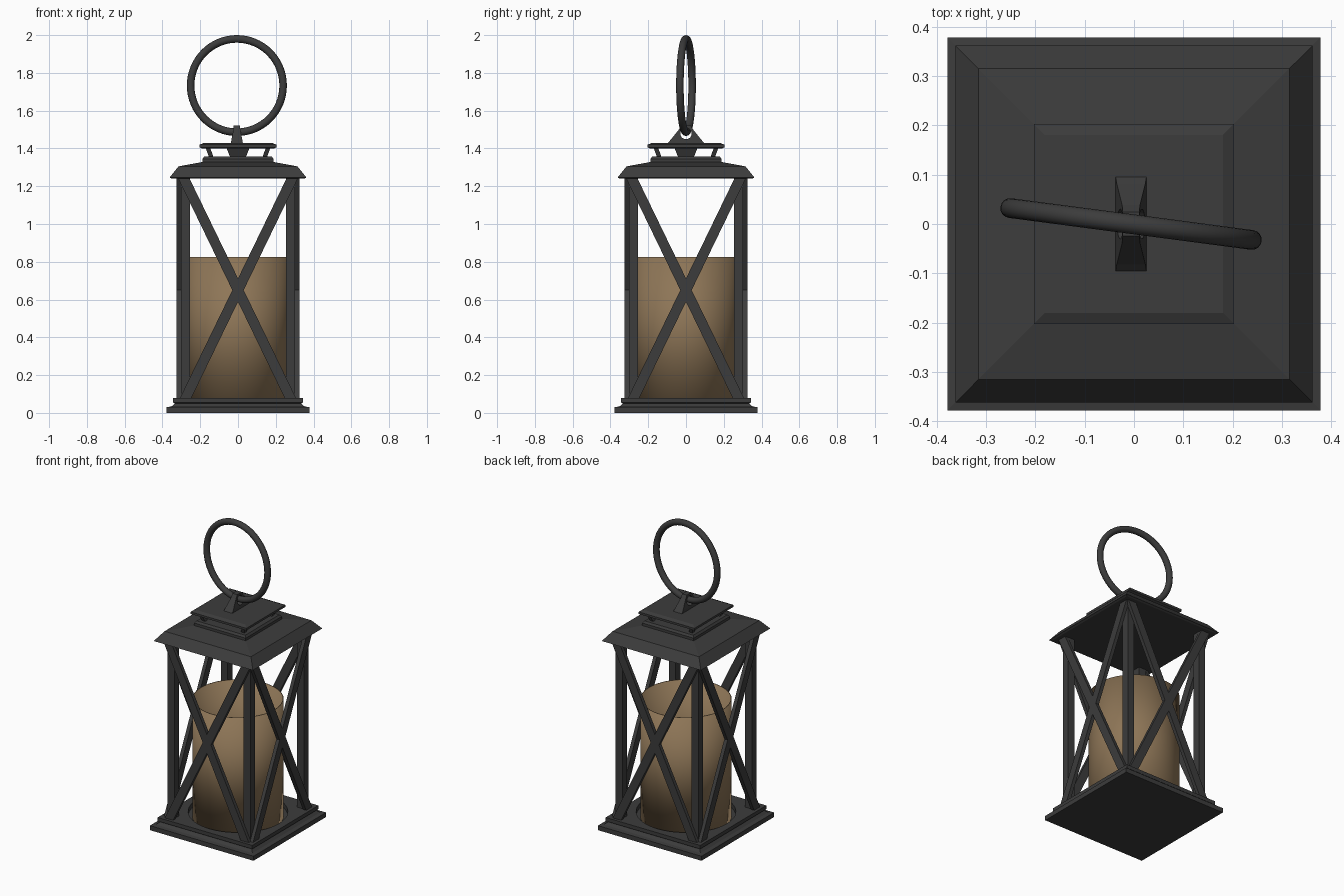
import bpy, bmesh, math

if "Cube" in bpy.data.objects:
    bpy.data.objects.remove(bpy.data.objects["Cube"])


def material(name, rgb):
    m = bpy.data.materials.new(name)
    m.diffuse_color = (*rgb, 1)
    m.use_nodes = True
    m.node_tree.nodes["Principled BSDF"].inputs["Base Color"].default_value = m.diffuse_color
    return m


METAL = material("dark_metal", (0.045, 0.045, 0.045))
AMBER = material("amber", (0.27, 0.18, 0.095))


def finish(name, bm, mat=METAL):
    bmesh.ops.recalc_face_normals(bm, faces=bm.faces[:])
    me = bpy.data.meshes.new(name)
    bm.to_mesh(me)
    bm.free()
    me.materials.append(mat)
    ob = bpy.data.objects.new(name, me)
    bpy.context.collection.objects.link(ob)
    return ob


def loft(name, sections):
    """Stack rectangles (z, half_x, half_y, centre_x, centre_y) into a closed solid."""
    bm = bmesh.new()
    rings = [[bm.verts.new((cx + sx * hx, cy + sy * hy, z))
              for sx, sy in ((-1, -1), (1, -1), (1, 1), (-1, 1))]
             for z, hx, hy, cx, cy in sections]
    for a, b in zip(rings, rings[1:]):
        for i in range(4):
            j = (i + 1) % 4
            bm.faces.new((a[i], a[j], b[j], b[i]))
    bm.faces.new(rings[0][::-1])
    bm.faces.new(rings[-1])
    return finish(name, bm)


def square(name, profile):
    return loft(name, [(z, h, h, 0, 0) for h, z in profile])


def smooth(ob):
    bpy.ops.object.select_all(action='DESELECT')
    ob.select_set(True)
    bpy.context.view_layer.objects.active = ob
    bpy.ops.object.shade_smooth_by_angle(angle=math.radians(35))


def cut(ob, radius, depth, location, rotation=(0, 0, 0)):
    bpy.ops.mesh.primitive_cylinder_add(vertices=48, radius=radius, depth=depth,
                                        location=location, rotation=rotation)
    c = bpy.context.object
    c.name = ob.name + "_cutter"
    c.hide_render = True
    c.hide_viewport = True
    mod = ob.modifiers.new("hole", 'BOOLEAN')
    mod.operation = 'DIFFERENCE'
    mod.object = c
    mod.solver = 'EXACT'


# Stepped base with a round recess for the glass
base = square("base", [(0.378, 0), (0.378, 0.03), (0.352, 0.034), (0.335, 0.05),
                       (0.345, 0.056), (0.345, 0.08)])
cut(base, 0.298, 0.1, (0, 0, 0.1))

# Corner posts
for sx in (-1, 1):
    for sy in (-1, 1):
        loft("corner_post", [(z, 0.025, 0.025, sx * 0.278, sy * 0.278) for z in (0.07, 1.245)])

# Crossed braces on the four sides
for k in range(4):
    for s in (-1, 1):
        brace = loft("cross_brace", [(z, 0.03, 0.012, s * 0.485 * (z - 0.65), -0.313)
                                     for z in (0.07, 1.25)])
        brace.rotation_euler.z = k * math.pi / 2

# Open cylinder inside
bm = bmesh.new()
bmesh.ops.create_cone(bm, cap_ends=False, segments=64, radius1=0.273, radius2=0.273, depth=0.775)
bmesh.ops.translate(bm, verts=bm.verts, vec=(0, 0, 0.4375))
glass = finish("inner_cylinder", bm, AMBER)
smooth(glass)
wall = glass.modifiers.new("wall", 'SOLIDIFY')
wall.thickness = 0.006

# Roof, vent plate and raised cap
square("roof", [(0.35, 1.24), (0.362, 1.246), (0.315, 1.305), (0.19, 1.328)])
square("vent_plate", [(0.188, 1.32), (0.188, 1.345), (0.178, 1.358)])
square("cap", [(0.19, 1.4), (0.203, 1.406), (0.203, 1.42), (0.18, 1.43)])
square("cap_core", [(0.04, 1.35), (0.062, 1.405)])
for sx in (-1, 1):
    for sy in (-1, 1):
        loft("cap_leg", [(1.35, 0.012, 0.012, sx * 0.14, sy * 0.14),
                         (1.405, 0.012, 0.012, sx * 0.16, sy * 0.16)])

# Tapered lug with an eye for the ring
lug = loft("ring_lug", [(1.425, 0.032, 0.1, -0.006, 0), (1.445, 0.029, 0.082, -0.006, 0),
                        (1.5, 0.018, 0.038, -0.006, 0), (1.522, 0.017, 0.024, -0.006, 0)])
cut(lug, 0.03, 0.2, (0, 0, 1.479), (0, math.pi / 2, 0))

# Carrying ring
bpy.ops.mesh.primitive_torus_add(major_segments=64, minor_segments=16,
                                 major_radius=0.247, minor_radius=0.02,
                                 location=(-0.006, 0, 1.733),
                                 rotation=(math.pi / 2, 0, math.radians(-7.5)))
ring = bpy.context.object
ring.name = "carrying_ring"
ring.data.materials.append(METAL)
smooth(ring)
